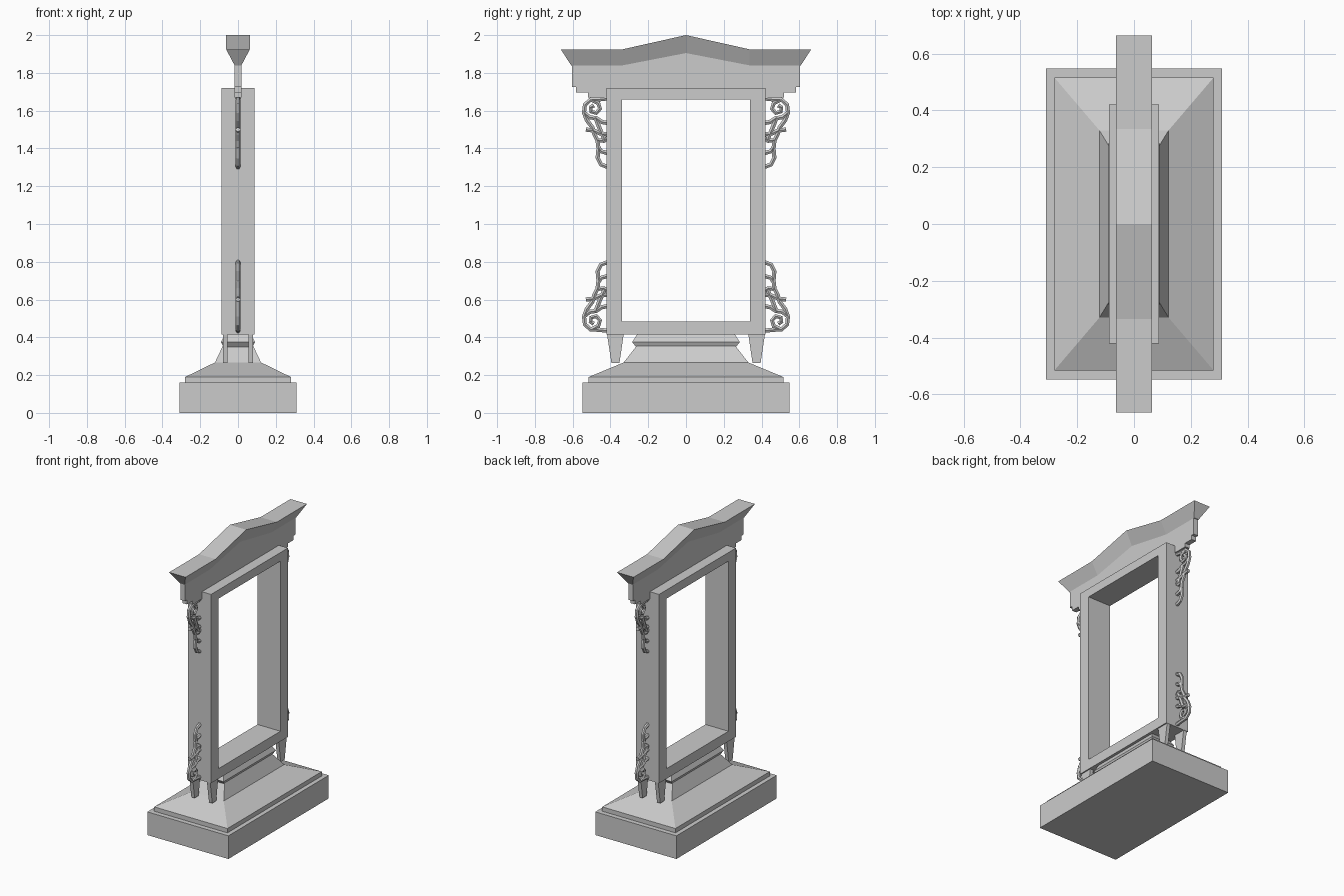
import bpy, bmesh, math

if "Cube" in bpy.data.objects:
    bpy.data.objects.remove(bpy.data.objects["Cube"])


def make_object(name, bm):
    bmesh.ops.recalc_face_normals(bm, faces=bm.faces)
    mesh = bpy.data.meshes.new(name)
    bm.to_mesh(mesh)
    bm.free()
    obj = bpy.data.objects.new(name, mesh)
    bpy.context.collection.objects.link(obj)
    return obj


def loft(name, rings):
    """Skin a list of equal-length point rings and cap both ends."""
    bm = bmesh.new()
    rows = [[bm.verts.new(p) for p in ring] for ring in rings]
    n = len(rows[0])
    for a, b in zip(rows, rows[1:]):
        for i in range(n):
            j = (i + 1) % n
            bm.faces.new((a[i], a[j], b[j], b[i]))
    bm.faces.new(rows[0])
    bm.faces.new(rows[-1])
    return make_object(name, bm)


def rect(hx, hy, z):
    return [(-hx, -hy, z), (hx, -hy, z), (hx, hy, z), (-hx, hy, z)]


def slab(name, profile, x0, x1):
    """Extrude a (y, z) outline between two x positions."""
    return loft(name, [[(x, y, z) for y, z in profile] for x in (x0, x1)])


# Stepped base: plinth, step, flared skirt and collar
loft("plinth", [rect(.31, .548, 0), rect(.31, .548, .16)])
loft("skirt", [rect(*r) for r in (
    (.28, .515, .155), (.28, .515, .19), (.122, .33, .267), (.078, .257, .36))])
loft("collar", [rect(*r) for r in (
    (.078, .265, .35), (.09, .285, .375), (.068, .258, .417))])

# Open rectangular frame
bm = bmesh.new()
outer = [(-.42, .415), (.42, .415), (.42, 1.72), (-.42, 1.72)]
inner = [(-.338, .485), (.338, .485), (.338, 1.66), (-.338, 1.66)]
loops = [[bm.verts.new((x, y, z)) for y, z in o]
         for x, o in ((-.088, outer), (.088, outer), (.088, inner), (-.088, inner))]
for a, b in zip(loops, loops[1:] + loops[:1]):
    for i in range(4):
        j = (i + 1) % 4
        bm.faces.new((a[i], a[j], b[j], b[i]))
make_object("frame", bm)

# Four tapered feet
for sx in (-1, 1):
    for sy in (-1, 1):
        slab("foot", [(sy * y, z) for y, z in (
            (.418, .417), (.395, .265), (.352, .265), (.33, .417))],
            sx * .055, sx * .08)

# Thin header panel with stepped ends
half = [(.52, 1.67), (.52, 1.695), (.583, 1.695), (.583, 1.725),
        (.603, 1.725), (.603, 1.842), (.335, 1.842)]
slab("header_panel", half + [(0, 1.906)] + [(-y, z) for y, z in reversed(half)],
     -.018, .018)

# Flared pediment crown
low = [(-.608, 1.84), (-.335, 1.84), (0, 1.905), (.335, 1.84), (.608, 1.84)]
top = [(-.663, 1.925), (-.335, 1.925), (0, 2.0), (.335, 1.925), (.663, 1.925)]
loft("pediment", [[(-.018, b, c), (.018, b, c), (.063, y, z), (-.063, y, z)]
                  for (b, c), (y, z) in zip(low, top)])

# Scrollwork strokes in (y, z), drawn for the lower corner
strokes = [
    [(.415, .435), (.46, .44), (.505, .442), (.535, .468), (.54, .51), (.525, .55),
     (.495, .59), (.485, .625), (.47, .655), (.435, .66), (.415, .645)],
    [(.50, .442), (.465, .46), (.455, .49), (.475, .512), (.502, .505),
     (.505, .482), (.488, .472)],
    [(.535, .515), (.51, .535), (.475, .54), (.445, .56), (.415, .565)],
    [(.415, .725), (.45, .715), (.465, .69), (.468, .655)],
    [(.463, .70), (.468, .75), (.45, .785), (.415, .798)],
    [(.53, .60), (.49, .605), (.45, .622), (.415, .625)],
    [(.48, .535), (.455, .60), (.43, .655)],
]
for name, flip in (("lower_scroll", False), ("upper_scroll", True)):
    for s in (-1, 1):
        cu = bpy.data.curves.new(name, 'CURVE')
        cu.dimensions = '3D'
        cu.bevel_depth = .013
        cu.bevel_resolution = 1
        cu.use_fill_caps = True
        for st in strokes:
            sp = cu.splines.new('POLY')
            sp.use_smooth = False
            sp.points.add(len(st) - 1)
            for p, (y, z) in zip(sp.points, st):
                p.co = (0, s * y, 2.1 - z if flip else z, 1)
        obj = bpy.data.objects.new(name, cu)
        bpy.context.collection.objects.link(obj)
